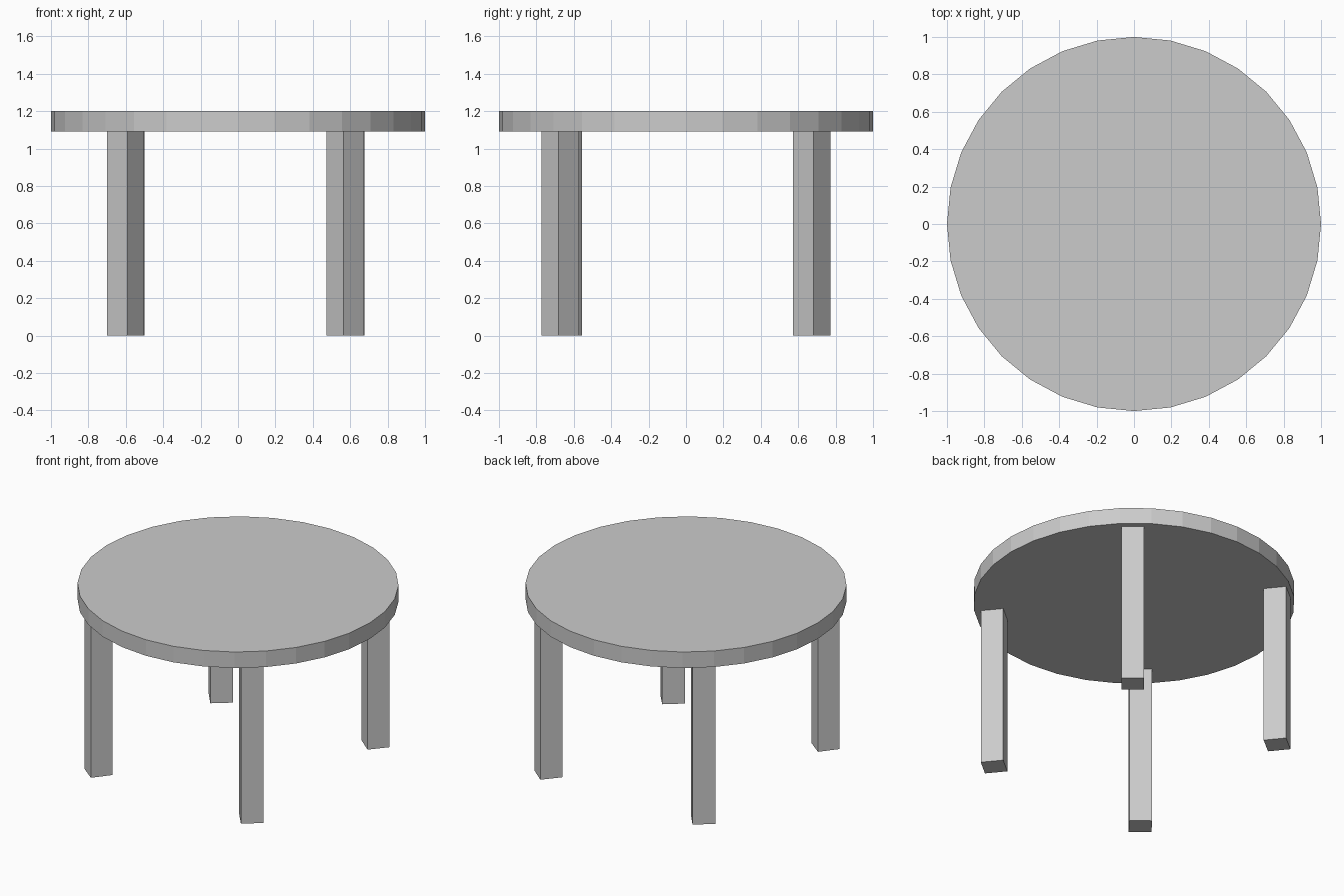
import bpy
from math import radians

cube = bpy.data.objects.get("Cube")
if cube:
    bpy.data.objects.remove(cube, do_unlink=True)

# Single plain grey
grey = bpy.data.materials.new("plain_grey")
grey.use_nodes = True
colour = (0.6, 0.6, 0.6, 1)
grey.diffuse_color = colour
grey.node_tree.nodes["Principled BSDF"].inputs["Base Color"].default_value = colour

LEG_HEIGHT = 1.09
TOP_HEIGHT = 1.2
LEG_SIDE = 0.142

# Round faceted top
thickness = TOP_HEIGHT - LEG_HEIGHT
bpy.ops.mesh.primitive_cylinder_add(vertices=32, radius=1, depth=thickness,
                                    location=(0, 0, LEG_HEIGHT + thickness / 2))
top = bpy.context.object
top.name = "table_top"
top.data.materials.append(grey)


# Square legs, each turned to face outwards
def add_leg(name, x, y, turn):
    bpy.ops.mesh.primitive_cube_add(size=1, location=(x, y, LEG_HEIGHT / 2),
                                    rotation=(0, 0, radians(turn)))
    leg = bpy.context.object
    leg.name = name
    leg.scale = (LEG_SIDE, LEG_SIDE, LEG_HEIGHT)
    leg.data.materials.append(grey)


add_leg("front_left_leg", 0.573, -0.673, 39.5)
add_leg("front_right_leg", -0.602, -0.655, 52)
add_leg("back_left_leg", 0.575, 0.673, 50)
add_leg("back_right_leg", -0.6, 0.671, 39)
